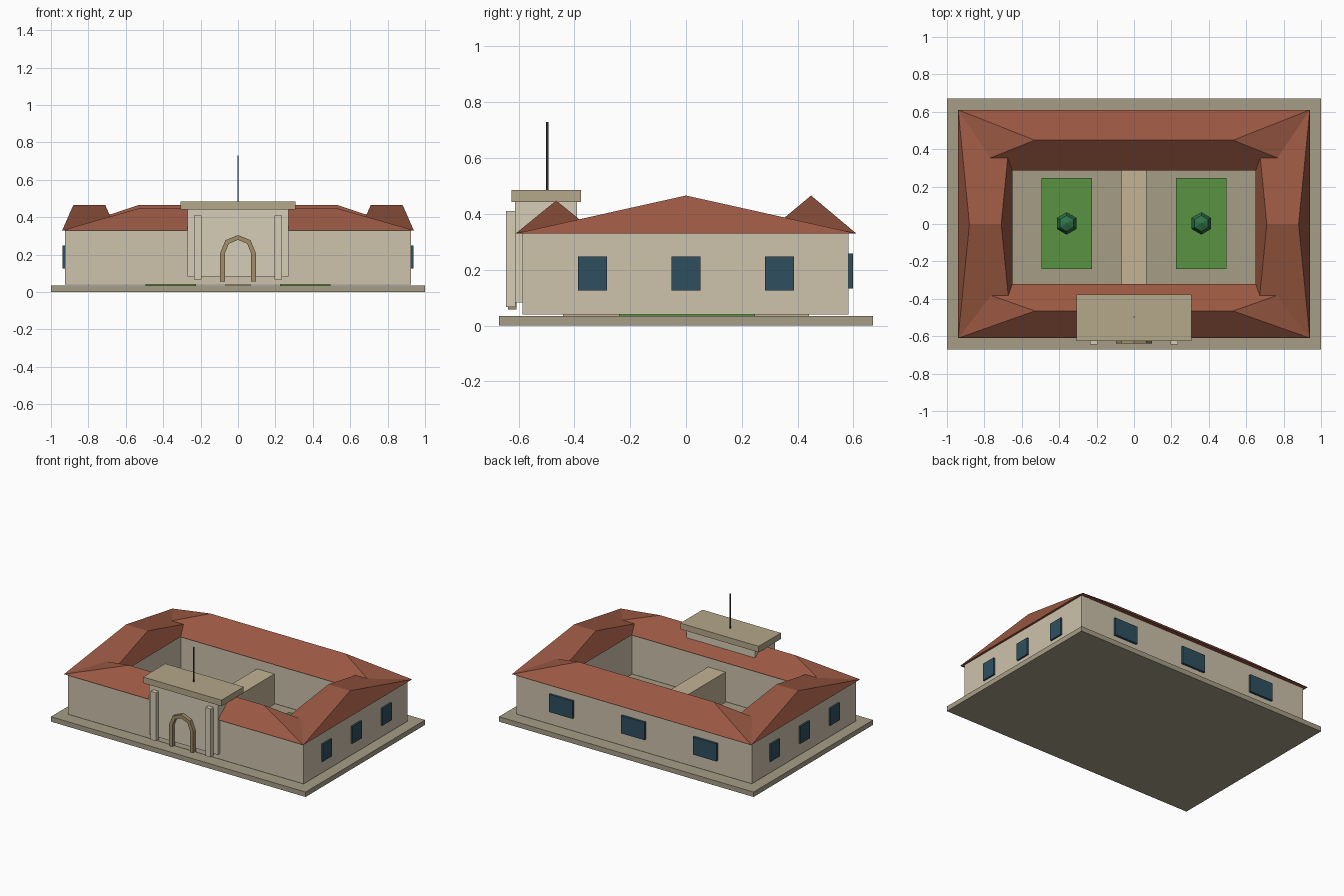
import bpy, bmesh, math

if "Cube" in bpy.data.objects:
    bpy.data.objects.remove(bpy.data.objects["Cube"])


def mat(name, hexcol):
    m = bpy.data.materials.new(name)
    rgb = [int(hexcol[i:i + 2], 16) / 255 for i in (0, 2, 4)]
    m.diffuse_color = [(c / 12.92 if c < 0.04 else ((c + 0.055) / 1.055) ** 2.4) for c in rgb] + [1]
    m.use_nodes = True
    m.node_tree.nodes["Principled BSDF"].inputs["Base Color"].default_value = m.diffuse_color
    return m


STONE = mat("paving", "A69D86")
WALL = mat("plaster", "CDC2AB")
PORTAL = mat("light_plaster", "D6CDB9")
TILE = mat("roof_tile", "9A5842")
SAND = mat("sandstone", "C4B395")
CAP = mat("cornice_stone", "B5A88A")
ARCH = mat("arch_stone", "A38D6A")
GLASS = mat("glass", "2F4F60")
GRASS = mat("grass", "5A9442")
LEAF = mat("leaf", "2F7448")
METAL = mat("metal", "3A4048")


def make(name, verts, faces, material):
    me = bpy.data.meshes.new(name)
    me.from_pydata(verts, [], faces)
    bm = bmesh.new()
    bm.from_mesh(me)
    bmesh.ops.recalc_face_normals(bm, faces=bm.faces)
    bm.to_mesh(me)
    bm.free()
    me.materials.append(material)
    ob = bpy.data.objects.new(name, me)
    bpy.context.collection.objects.link(ob)
    return ob


def box(name, x, y, z, material):
    v = [(a, b, c) for a in x for b in y for c in z]
    f = [(0, 1, 3, 2), (4, 6, 7, 5), (0, 4, 5, 1), (2, 3, 7, 6), (0, 2, 6, 4), (1, 5, 7, 3)]
    return make(name, v, f, material)


def hip_roof(name, x, y, z, ridge_x, ridge_y, ridge_z):
    """Hipped roof with its ridge along x."""
    v = [(x[0], y[0], z), (x[1], y[0], z), (x[1], y[1], z), (x[0], y[1], z),
         (ridge_x[0], ridge_y, ridge_z), (ridge_x[1], ridge_y, ridge_z)]
    f = [(0, 1, 5, 4), (2, 3, 4, 5), (1, 2, 5), (3, 0, 4), (3, 2, 1, 0)]
    return make(name, v, f, TILE)


# Ground slab
box("ground_slab", (-1, 1), (-0.67, 0.67), (0, 0.035), STONE)

# Four wings around the courtyard
WZ = (0.04, 0.33)
box("front_wing", (-0.925, 0.925), (-0.585, -0.345), WZ, WALL)
box("back_wing", (-0.925, 0.925), (0.31, 0.582), WZ, WALL)
hip_roof("front_roof", (-0.94, 0.94), (-0.61, -0.32), 0.33, (-0.53, 0.53), -0.465, 0.448)
hip_roof("back_roof", (-0.94, 0.94), (0.285, 0.61), 0.33, (-0.53, 0.53), 0.448, 0.466)
for side, s in (("left", -1), ("right", 1)):
    box(side + "_wing", sorted((s * 0.665, s * 0.925)), (-0.345, 0.31), WZ, WALL)
    hip_roof(side + "_roof", sorted((s * 0.65, s * 0.94)), (-0.61, 0.61), 0.33,
             sorted((s * 0.71, s * 0.88)), 0, 0.466)
    # Side windows
    for i, y in enumerate((-0.335, 0, 0.335)):
        box(f"{side}_window_{i}", sorted((s * 0.915, s * 0.937)),
            (y - 0.052, y + 0.052), (0.125, 0.248), GLASS)
    # Lawn with a round bush
    box(side + "_lawn", (s * 0.36 - 0.135, s * 0.36 + 0.135), (-0.24, 0.247), (0.035, 0.046), GRASS)
    bpy.ops.mesh.primitive_uv_sphere_add(segments=6, ring_count=4, radius=0.06,
                                         location=(s * 0.36, 0.003, 0.1))
    bush = bpy.context.object
    bush.name = side + "_bush"
    bush.data.materials.append(LEAF)
    # Portal pilaster
    box(side + "_pilaster", (s * 0.215 - 0.02, s * 0.215 + 0.02), (-0.644, -0.61), (0.067, 0.41), PORTAL)

# Back windows
for i, x in enumerate((-0.565, 0, 0.565)):
    box(f"back_window_{i}", (x - 0.092, x + 0.092), (0.575, 0.598), (0.133, 0.258), GLASS)

# Raised walkway across the courtyard
box("walkway", (-0.068, 0.068), (-0.44, 0.44), (0.035, 0.25), SAND)

# Entrance portal, cornice and flagpole
box("portal_block", (-0.27, 0.27), (-0.612, -0.39), (0.082, 0.442), PORTAL)
box("portal_cornice", (-0.308, 0.308), (-0.625, -0.376), (0.442, 0.485), CAP)
bpy.ops.mesh.primitive_cylinder_add(vertices=6, radius=0.004, depth=0.25, location=(0, -0.497, 0.605))
pole = bpy.context.object
pole.name = "flagpole"
pole.data.materials.append(METAL)


# Arch surround
def arch_path(r):
    arc = [(r * math.cos(math.pi * k / 4), 0.21 + r * math.sin(math.pi * k / 4)) for k in range(5)]
    return [(r, 0.057)] + arc + [(-r, 0.057)]


outer, inner = arch_path(0.095), arch_path(0.069)
verts = [(px, y, pz) for y in (-0.638, -0.608) for path in (outer, inner) for px, pz in path]
n = len(outer)
faces = [(0, n, 3 * n, 2 * n), (n - 1, 2 * n - 1, 4 * n - 1, 3 * n - 1)]
for i in range(n - 1):
    for a, b in ((0, n), (n, 3 * n), (3 * n, 2 * n), (2 * n, 0)):
        faces.append((a + i, a + i + 1, b + i + 1, b + i))
make("entrance_arch", verts, faces, ARCH)
